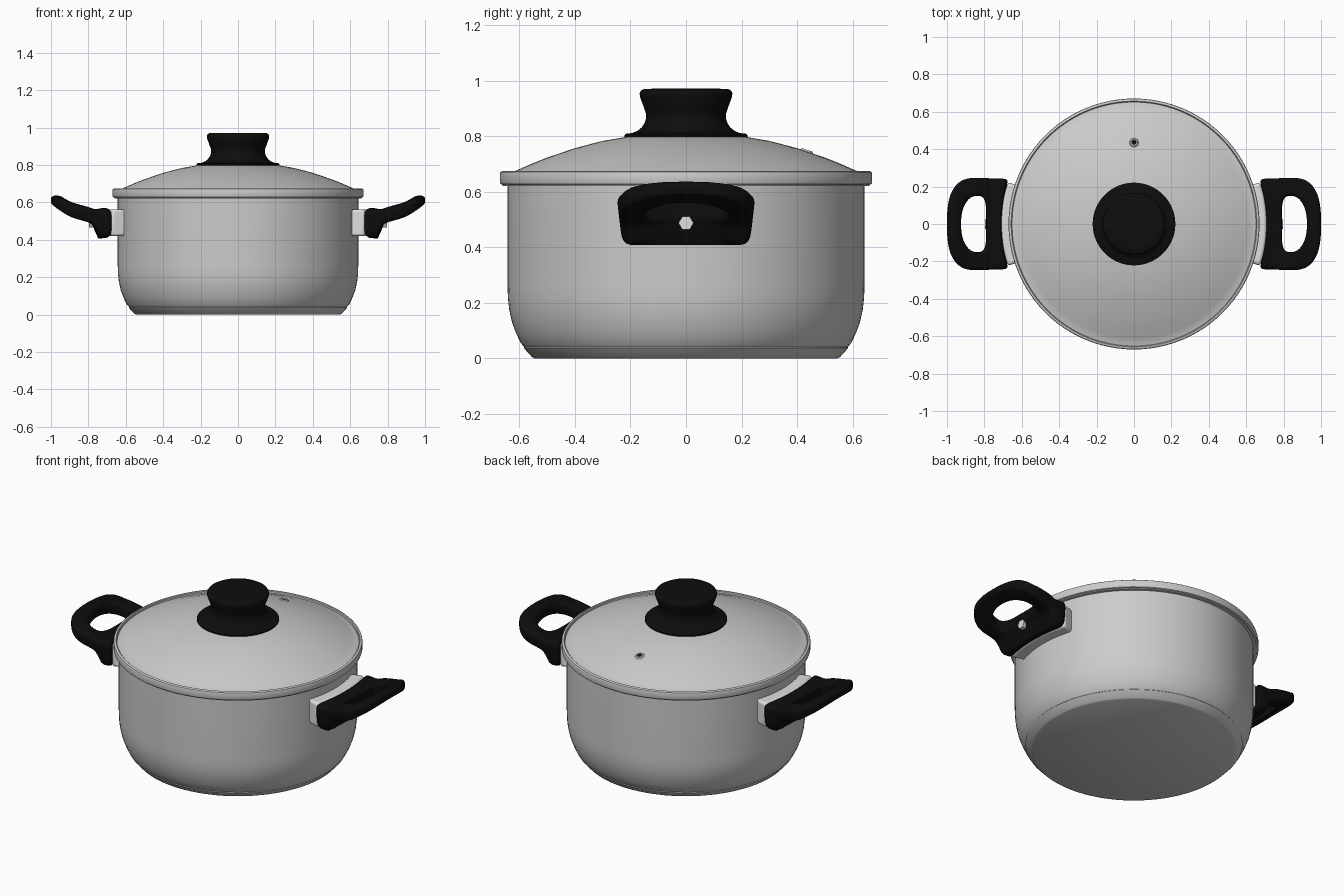
import bpy
import bmesh
from math import sin, cos, pi, radians
from mathutils import Matrix

old = bpy.data.objects.get("Cube")
if old:
    bpy.data.objects.remove(old, do_unlink=True)


def material(name, rgb, rough=0.5):
    m = bpy.data.materials.new(name)
    m.use_nodes = True
    m.diffuse_color = (*rgb, 1)
    bsdf = m.node_tree.nodes["Principled BSDF"]
    bsdf.inputs["Base Color"].default_value = (*rgb, 1)
    bsdf.inputs["Roughness"].default_value = rough
    return m


STEEL = material("brushed steel", (0.6, 0.6, 0.585))
BRIGHT = material("bright steel", (0.74, 0.74, 0.73))
BLACK = material("black plastic", (0.004, 0.004, 0.004))


def finish(bm, name, mat, angle=35, bevel=0):
    bmesh.ops.recalc_face_normals(bm, faces=bm.faces)
    mesh = bpy.data.meshes.new(name)
    bm.to_mesh(mesh)
    bm.free()
    mesh.materials.append(mat)
    ob = bpy.data.objects.new(name, mesh)
    bpy.context.collection.objects.link(ob)
    bpy.ops.object.select_all(action="DESELECT")
    ob.select_set(True)
    bpy.context.view_layer.objects.active = ob
    bpy.ops.object.shade_smooth_by_angle(angle=radians(angle))
    if bevel:
        mod = ob.modifiers.new("soft edges", "BEVEL")
        mod.width, mod.segments = bevel, 3
    return ob


def lathe(name, profile, mat, angle=35, steps=96):
    """Spin an (r, z) profile a full turn around z."""
    bm = bmesh.new()
    vs = [bm.verts.new((r, 0, z)) for r, z in profile]
    es = [bm.edges.new(p) for p in zip(vs, vs[1:])]
    bmesh.ops.spin(bm, geom=vs + es, axis=(0, 0, 1), cent=(0, 0, 0),
                   angle=2 * pi, steps=steps)
    bmesh.ops.remove_doubles(bm, verts=bm.verts, dist=1e-5)
    return finish(bm, name, mat, angle)


def interp(points, x):
    """Piecewise linear lookup."""
    if x <= points[0][0]:
        return points[0][1]
    for (x0, y0), (x1, y1) in zip(points, points[1:]):
        if x <= x1:
            return y0 + (y1 - y0) * (x - x0) / (x1 - x0)
    return points[-1][1]


def clamp(v):
    return max(0, min(1, v))


# Pot: outer wall, rolled lip, inner wall
lathe("pot_body", [
    (0, 0), (0.545, 0), (0.555, 0.005), (0.585, 0.038), (0.583, 0.041),
    (0.595, 0.055), (0.612, 0.09), (0.627, 0.13), (0.637, 0.175),
    (0.642, 0.22), (0.643, 0.26), (0.643, 0.622), (0.66, 0.622),
    (0.662, 0.63), (0.625, 0.632), (0.625, 0.24), (0.6, 0.1), (0.55, 0.03),
    (0, 0.03)], STEEL)

# Lid: dome, groove and rounded rim band
lathe("lid", [
    (0, 0.812), (0.1, 0.81), (0.2, 0.801), (0.3, 0.784), (0.4, 0.758),
    (0.5, 0.724), (0.56, 0.7), (0.61, 0.678), (0.648, 0.661),
    (0.652, 0.661), (0.653, 0.671), (0.657, 0.675), (0.663, 0.675),
    (0.669, 0.671), (0.671, 0.664), (0.671, 0.634), (0.669, 0.629),
    (0.664, 0.626), (0.646, 0.626), (0.64, 0.645), (0.4, 0.745),
    (0.2, 0.788), (0, 0.797)], STEEL)

# Knob
lathe("lid_knob", [
    (0, 0.79), (0.218, 0.79), (0.221, 0.795), (0.221, 0.805),
    (0.215, 0.81), (0.195, 0.812), (0.175, 0.82), (0.16, 0.832),
    (0.15, 0.847), (0.144, 0.865), (0.144, 0.882), (0.15, 0.9),
    (0.166, 0.943), (0.167, 0.955), (0.162, 0.965), (0.152, 0.971),
    (0.12, 0.972), (0, 0.972)], BLACK, 50)

# Steam vent on the back of the dome
for name, profile, mat in (
        ("vent_ring", [(0.012, 0), (0.014, 0.005), (0.02, 0.005),
                       (0.026, -0.002)], STEEL),
        ("vent_hole", [(0, 0.002), (0.013, 0.002)], BLACK)):
    vent = lathe(name, profile, mat, 35, 24)
    vent.matrix_world = (Matrix.Translation((0, 0.435, 0.747))
                         @ Matrix.Rotation(radians(-18), 4, "X"))

# Side profile of the handle: top and bottom height along x
TOP = [(0.67, 0.575), (0.755, 0.562), (0.78, 0.568), (0.95, 0.634),
       (0.975, 0.638), (1.0, 0.632)]
BOTTOM = [(0.67, 0.408), (0.738, 0.408), (0.752, 0.44), (0.775, 0.482),
          (0.85, 0.516), (0.95, 0.566), (1.0, 0.59)]
CENTRE = 0.84


def outline(t, front, back, half, n_front, n_back):
    """Point on a half-round, half-square loop at polar angle t."""
    c, s = cos(t), sin(t)
    a, n = (front, n_front) if c > 0 else (back, n_back)
    r = (abs(c / a) ** n + abs(s / half) ** n) ** (-1 / n)
    return CENTRE + r * c, r * s


def spow(v, p):
    return abs(v) ** p * (1 if v > 0 else -1)


def handle(name, turn, around=112, section=40):
    """Closed ring grip whose inner side thickens into a mounting block."""
    bm = bmesh.new()
    rings = []
    for i in range(around):
        t = 2 * pi * i / around
        ox, oy = outline(t, 0.16, 0.17, 0.247, 2.7, 22)
        ix, iy = outline(t, 0.085, 0.05, 0.152, 2.1, 4)
        ring = []
        for j in range(section):
            p = 2 * pi * j / section
            u = 0.5 + 0.5 * spow(cos(p), 0.45)
            w = spow(sin(p), 0.45)
            x, y = ix + (ox - ix) * u, iy + (oy - iy) * u
            hi, lo = interp(TOP, x), interp(BOTTOM, x)
            z = (hi + lo) / 2 + (hi - lo) / 2 * w
            edge = (y / 0.247) ** 2
            z -= 0.022 * edge * clamp((x - 0.8) / 0.1)
            # hug the round wall and taper the block downward
            x += 0.035 * (1 - edge) * clamp((0.79 - x) / 0.12)
            y *= 1 - 0.07 * clamp((0.56 - z) / 0.15)
            ring.append(bm.verts.new((x, y, z)))
        rings.append(ring)
    for i in range(around):
        a, b = rings[i], rings[(i + 1) % around]
        for j in range(section):
            k = (j + 1) % section
            bm.faces.new((a[j], b[j], b[k], a[k]))
    bm.transform(turn)
    finish(bm, name, BLACK, 50)


def bracket(name, turn):
    """Curved metal plate between the wall and the handle."""
    bm = bmesh.new()
    half = radians(18.3)
    vs = [bm.verts.new((r * cos(half), -r * sin(half), z))
          for r, z in ((0.63, 0.42), (0.71, 0.42), (0.71, 0.562), (0.63, 0.562))]
    start = bm.faces.new(vs)
    bmesh.ops.spin(bm, geom=[start], axis=(0, 0, 1), cent=(0, 0, 0),
                   angle=2 * half, steps=16)
    # drop the internal cap if the spin kept a doubled start face
    bmesh.ops.remove_doubles(bm, verts=bm.verts, dist=1e-5)
    bm.transform(turn)
    finish(bm, name, BRIGHT, 40, 0.014)


def bolt(name, turn):
    bm = bmesh.new()
    bmesh.ops.create_cone(bm, cap_ends=True, segments=6, radius1=0.027,
                          radius2=0.027, depth=0.06)
    bm.transform(turn @ Matrix.Translation((0.766, 0, 0.488))
                 @ Matrix.Rotation(pi / 2, 4, "Y"))
    finish(bm, name, BRIGHT)


for side, angle in (("left", 0), ("right", pi)):
    turn = Matrix.Rotation(angle, 4, "Z")
    handle(side + "_handle", turn)
    bracket(side + "_bracket", turn)
    bolt(side + "_bolt", turn)
